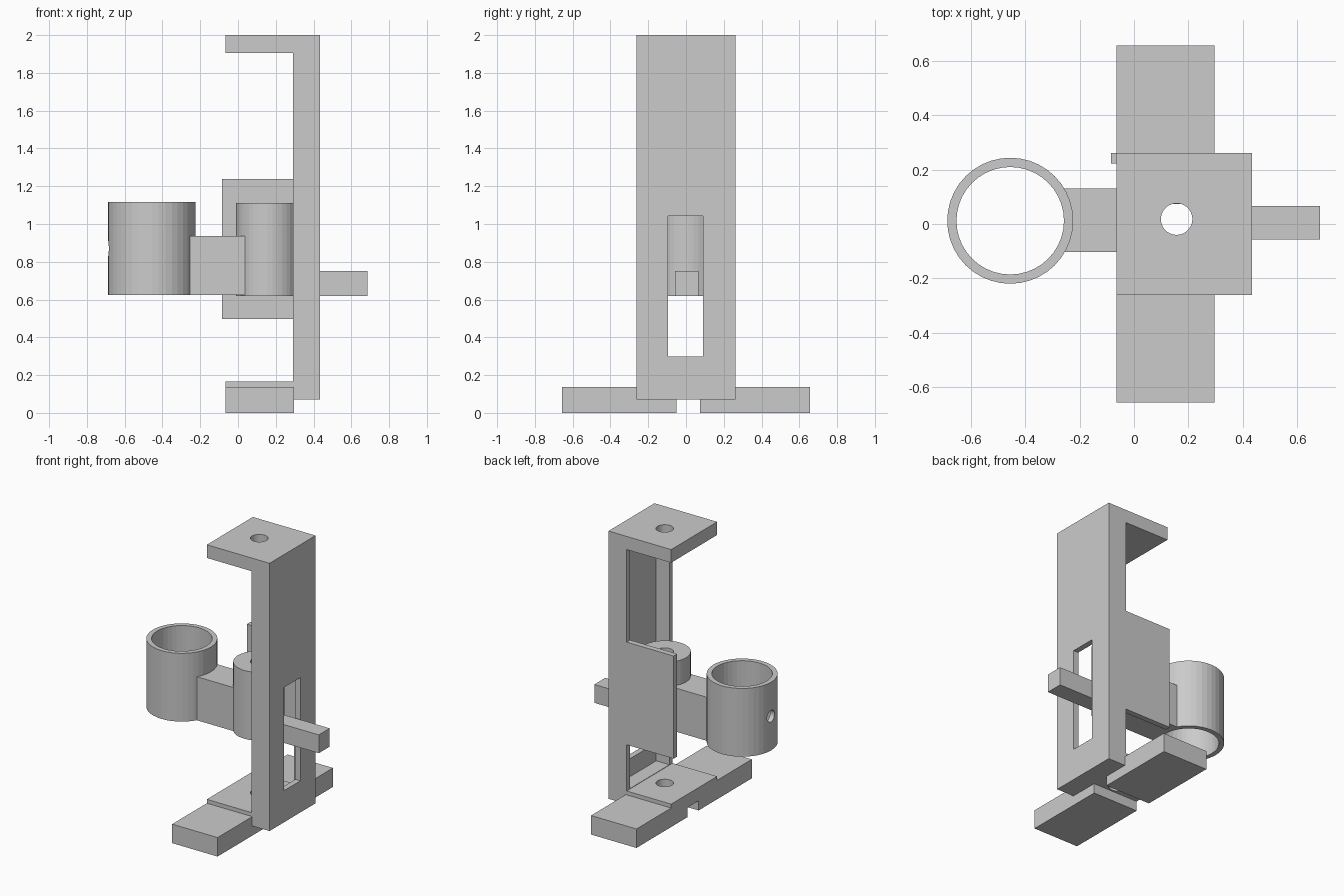
import bpy, bmesh, math
from mathutils import Matrix, Vector

if "Cube" in bpy.data.objects:
    bpy.data.objects.remove(bpy.data.objects["Cube"])

grey = bpy.data.materials.new("light grey")
grey.diffuse_color = (0.6, 0.6, 0.6, 1)
grey.use_nodes = True
grey.node_tree.nodes["Principled BSDF"].inputs["Base Color"].default_value = grey.diffuse_color


def make(name, bm):
    bmesh.ops.recalc_face_normals(bm, faces=bm.faces)
    me = bpy.data.meshes.new(name)
    bm.to_mesh(me)
    bm.free()
    me.materials.append(grey)
    ob = bpy.data.objects.new(name, me)
    bpy.context.collection.objects.link(ob)
    return ob


def box(name, x, y, z):
    bm = bmesh.new()
    bmesh.ops.create_cube(bm, size=1)
    for v in bm.verts:
        v.co = Vector(r[0] if c < 0 else r[1] for c, r in zip(v.co, (x, y, z)))
    return make(name, bm)


def cylinder(name, centre, r, length, sides=40, along_x=False):
    bm = bmesh.new()
    m = Matrix.Translation(centre)
    if along_x:
        m = m @ Matrix.Rotation(math.pi / 2, 4, 'Y')
    bmesh.ops.create_cone(bm, cap_ends=True, segments=sides,
                          radius1=r, radius2=r, depth=length, matrix=m)
    return make(name, bm)


def cut(ob, *cutters):
    for c in cutters:
        m = ob.modifiers.new("cut", 'BOOLEAN')
        m.operation, m.solver, m.object = 'DIFFERENCE', 'EXACT', c
        c.hide_render = True
    dg = bpy.context.evaluated_depsgraph_get()
    me = bpy.data.meshes.new_from_object(ob.evaluated_get(dg))
    ob.modifiers.clear()
    ob.data = me
    for c in cutters:
        bpy.data.objects.remove(c)


# C-shaped frame: profile in x/z extruded along y
bm = bmesh.new()
profile = [(-.065, .07), (.435, .07), (.435, 2), (-.065, 2),
           (-.065, 1.905), (.29, 1.905), (.29, .165), (-.065, .165)]
face = bm.faces.new([bm.verts.new((x, -.262, z)) for x, z in profile])
ext = bmesh.ops.extrude_face_region(bm, geom=[face])
bmesh.ops.translate(bm, vec=(0, .524, 0),
                    verts=[g for g in ext["geom"] if isinstance(g, bmesh.types.BMVert)])
frame = make("frame", bm)
cut(frame,
    box("groove_cutter", (.2, .395), (-.225, .225), (.168, 1.902)),
    box("slot_cutter", (.34, .5), (-.095, .09), (.298, 1.042)),
    cylinder("screw_hole_cutter", (.157, .018, 1), .058, 3))

# Side panel, flush with the frame's back side
box("side_panel", (-.085, .29), (.222, .262), (.498, 1.238))

# Two feet
box("front_foot", (-.065, .297), (-.657, -.051), (0, .137))
box("back_foot", (-.065, .297), (.074, .657), (0, .137))

# Sliding carriage: hub, arm, holder ring and handle bar
hub = cylinder("hub", (.157, .014, .866), .168, .492)
cut(hub, cylinder("hub_hole_cutter", (.157, .018, .866), .058, 1))
box("arm", (-.258, .06), (-.103, .131), (.623, .937))
ring = cylinder("holder_ring", (-.456, .012, .87), .232, .492)
cut(ring,
    cylinder("ring_bore_cutter", (-.456, .012, .87), .198, 1),
    cylinder("set_screw_cutter", (-.67, .012, .87), .042, .2, 24, True))
box("handle_bar", (.28, .685), (-.058, .066), (.62, .752))
